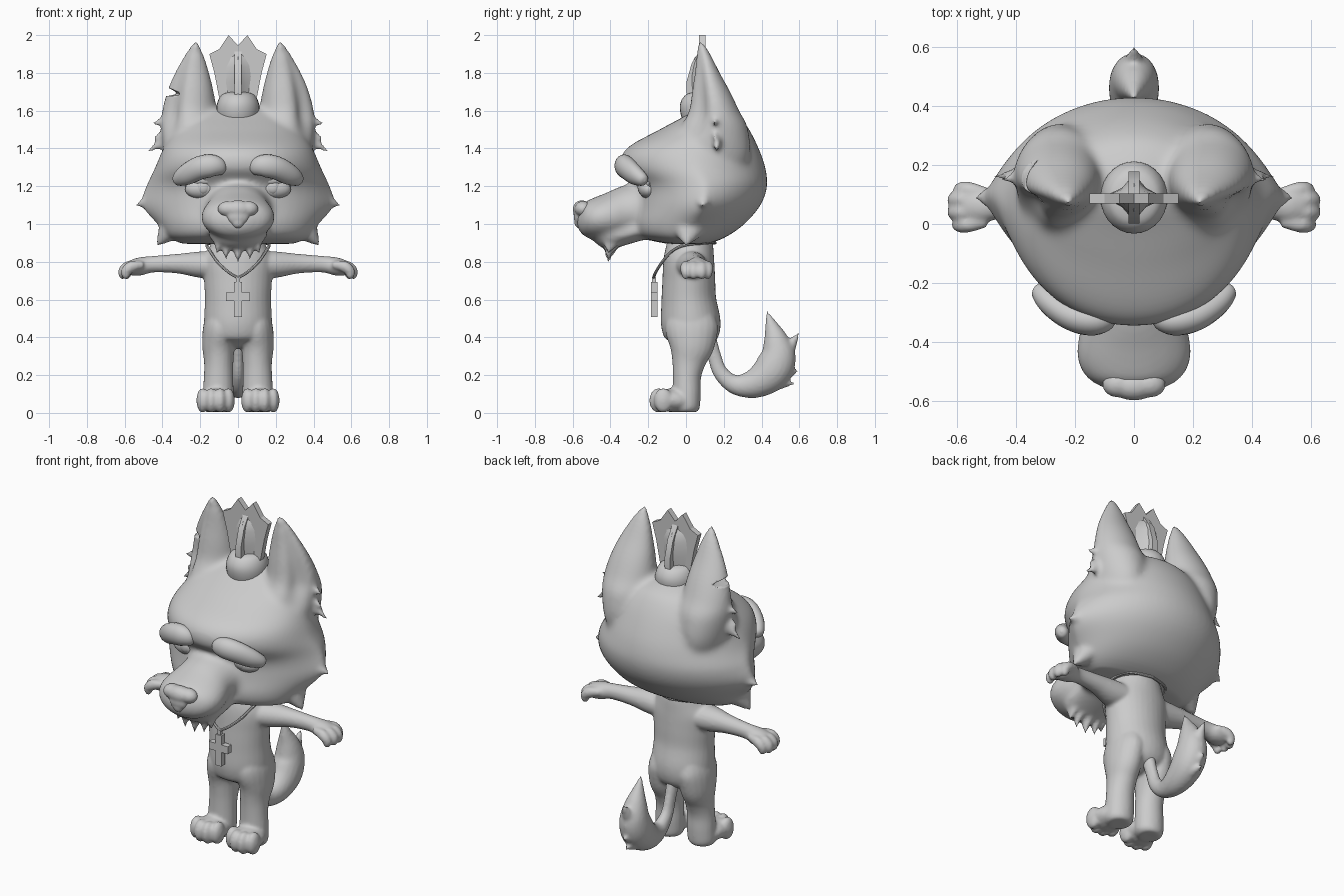
import bpy, bmesh, math
from mathutils import Vector, Matrix

grey = bpy.data.materials.new("light_grey")
grey.diffuse_color = (0.6, 0.6, 0.6, 1)


def finish(name, bm, voxel=None, smooth=4, angle=40):
    """Turn a bmesh into an object; optionally fuse its pieces into one skin."""
    bmesh.ops.recalc_face_normals(bm, faces=bm.faces)
    me = bpy.data.meshes.new(name)
    bm.to_mesh(me)
    bm.free()
    me.materials.append(grey)
    ob = bpy.data.objects.new(name, me)
    bpy.context.collection.objects.link(ob)
    if voxel:
        r = ob.modifiers.new("fuse", 'REMESH')
        r.mode, r.voxel_size, r.use_smooth_shade = 'VOXEL', voxel, True
        s = ob.modifiers.new("soften", 'SMOOTH')
        s.factor, s.iterations = 0.5, smooth
    elif angle:
        bpy.ops.object.select_all(action='DESELECT')
        ob.select_set(True)
        bpy.context.view_layer.objects.active = ob
        bpy.ops.object.shade_smooth_by_angle(angle=math.radians(angle))
    return ob


def spline(keys, n=5):
    """Catmull-Rom resampling of a list of equal-length tuples."""
    out = []
    for i in range(len(keys) - 1):
        p = [keys[max(0, min(len(keys) - 1, i + k))] for k in (-1, 0, 1, 2)]
        for j in range(n):
            t = j / n
            out.append([b + 0.5 * t * (c - a + t * (2*a - 5*b + 4*c - d + t * (3*(b - c) + d - a)))
                        for a, b, c, d in zip(*p)])
    return out + [list(keys[-1])]


def skin(bm, rings):
    vs = [[bm.verts.new(p) for p in r] for r in rings]
    n = len(vs[0])
    for a, b in zip(vs, vs[1:]):
        for i in range(n):
            bm.faces.new((a[i], a[(i + 1) % n], b[(i + 1) % n], b[i]))
    bm.faces.new(vs[0])
    bm.faces.new(vs[-1][::-1])


def tube(bm, keys, side=(1, 0, 0), seg=20, n=5):
    """Limb through keys (x, y, z, radius along side, radius across side)."""
    k = spline(keys, n)
    pts = [Vector(q[:3]) for q in k]
    rings = []
    for i, q in enumerate(k):
        t = (pts[min(i + 1, len(k) - 1)] - pts[max(i - 1, 0)]).normalized()
        u = Vector(side)
        u = (u - t * u.dot(t)).normalized()
        v = t.cross(u)
        rings.append([pts[i] + u * max(q[3], .002) * math.cos(a) + v * max(q[4], .002) * math.sin(a)
                      for a in (2 * math.pi * j / seg for j in range(seg))])
    skin(bm, rings)


def ball(bm, c, s, rot=0):
    m = Matrix.Translation(c) @ Matrix.Rotation(rot, 4, 'Y') @ Matrix.Diagonal((*s, 1))
    bmesh.ops.create_uvsphere(bm, u_segments=24, v_segments=16, radius=1, matrix=m)


def spike(bm, base, tip, a, b, side=(0, 1, 0)):
    mid = [(p * .5 + q * .5) for p, q in zip(base, tip)]
    tube(bm, [(*base, a, b), (*mid, a * .55, b * .55), (*tip, .004, .004)], side)


def box(bm, c, s):
    bmesh.ops.create_cube(bm, size=1, matrix=Matrix.Translation(c) @ Matrix.Diagonal((*s, 1)))


# Head core: cranium flared to a point at each cheek, ears and snout
bm = bmesh.new()
cranium = [(.895, .30, -.10, .12, 0), (.93, .37, -.24, .21, 0), (1.0, .405, -.28, .31, .025),
           (1.1, .43, -.265, .395, .085), (1.2, .44, -.265, .43, .05), (1.3, .425, -.345, .42, .015),
           (1.4, .395, -.315, .385, 0), (1.5, .33, -.14, .335, 0), (1.57, .24, -.01, .28, 0), (1.61, .10, .05, .2, 0)]
rings = []
for z, w, f, b, flare in spline(cranium):
    c = min(.1, (f + b) / 2 + .02)
    ring = []
    for a in (2 * math.pi * j / 48 for j in range(48)):
        x, y = math.cos(a), math.sin(a)
        off = abs(math.asin(max(-1, min(1, y))))
        x *= w + flare * math.exp(-off / .4)
        ring.append((x, c + y * ((b - c) if y > 0 else (c - f)), z))
    rings.append(ring)
skin(bm, rings)
ear = [(1.18, .22, .30, .08, .2), (1.33, .13, .38, -.06, .33), (1.5, .10, .41, -.03, .33),
       (1.6, .112, .405, .015, .282), (1.7, .127, .38, .03, .235), (1.8, .15, .34, .045, .18),
       (1.9, .18, .285, .055, .13), (1.97, .21, .24, .065, .09)]
for s in (1, -1):
    rings = []
    for z, xi, xo, f, b in spline(ear):
        ring = []
        for j in range(32):
            a = 2 * math.pi * j / 32
            off = (a - math.radians(318) + math.pi) % (2 * math.pi) - math.pi
            hollow = 1 - .38 * math.exp(-(off / .42) ** 2) * min(1, max(0, (z - 1.42) / .15))
            ring.append((s * ((xi + xo) / 2 + (xo - xi) / 2 * math.cos(a) * hollow),
                         (f + b) / 2 + (b - f) / 2 * math.sin(a) * hollow, z))
        rings.append(ring)
    skin(bm, rings)
tube(bm, [(0, -.12, 1.09, .23, .16), (0, -.28, 1.07, .17, .145), (0, -.38, 1.045, .19, .13),
          (0, -.46, 1.03, .195, .115), (0, -.53, 1.02, .155, .095), (0, -.575, 1.02, .06, .04)])
tube(bm, [(0, -.15, 1.0, .16, .06), (0, -.32, .95, .16, .06), (0, -.42, .93, .14, .065), (0, -.48, .93, .07, .03)])
core = finish("head_core", bm, .014, 12)
soft = bpy.data.meshes.new_from_object(core.evaluated_get(bpy.context.evaluated_depsgraph_get()))
bpy.data.objects.remove(core)

# Head: softened core with crisper fur tufts and ear tips
bm = bmesh.new()
bm.from_mesh(soft)
for s in (1, -1):
    tube(bm, [(s * .238, .108, 1.82, .06, .04), (s * .231, .095, 1.88, .042, .03), (s * .224, .08, 1.93, .022, .02),
              (s * .22, .073, 1.968, .006, .006)])
    spike(bm, (s * .34, .16, 1.56), (s * .457, .15, 1.53), .035, .045)
    spike(bm, (s * .34, .17, 1.47), (s * .478, .16, 1.385), .04, .06)
    spike(bm, (s * .34, .16, 1.50), (s * .455, .15, 1.45), .03, .04)
    spike(bm, (s * .38, .09, 1.145), (s * .54, .09, 1.098), .11, .09)
    spike(bm, (s * .32, .02, 1.02), (s * .43, 0, .885), .13, .10)
for x, z, w in ((0, .795, .045), (.065, .81, .04), (-.065, .81, .04), (.11, .84, .035), (-.11, .84, .035)):
    spike(bm, (x * .9, -.39, .93), (x, -.415, z), w, .06, (1, 0, 0))
head = finish("head", bm, .0125, 4)

# Notch in one ear
bm = bmesh.new()
spike(bm, (-.38, .12, 1.70), (-.29, .12, 1.685), .2, .025)
cutter = finish("ear_notch_cutter", bm)
cutter.hide_render = True
cutter.hide_set(True)
m = head.modifiers.new("notch", 'BOOLEAN')
m.operation, m.object = 'DIFFERENCE', cutter

# Nose
bm = bmesh.new()
for s in (1, -1):
    ball(bm, (s * .052, -.545, 1.08), (.056, .045, .042))
ball(bm, (0, -.552, 1.078), (.075, .048, .048))
ball(bm, (0, -.56, 1.04), (.06, .035, .05))
ball(bm, (0, -.562, 1.01), (.035, .03, .035))
finish("nose", bm, .008, 5)

# Brows, eyes and lids
for s, tag in ((1, "left"), (-1, "right")):
    bm = bmesh.new()
    tube(bm, [(s * .07, -.315, 1.29, .004, .004), (s * .08, -.32, 1.293, .03, .035),
              (s * .13, -.33, 1.308, .048, .058), (s * .2, -.315, 1.298, .052, .062),
              (s * .275, -.27, 1.26, .046, .055), (s * .323, -.225, 1.232, .03, .032),
              (s * .335, -.215, 1.225, .004, .004)], (0, 1, 0))
    finish(tag + "_brow", bm)
    bm = bmesh.new()
    ball(bm, (s * .185, -.2, 1.19), (.095, .052, .055), s * .1)
    ball(bm, (s * .185, -.235, 1.195), (.037, .021, .037))
    finish(tag + "_eye", bm)
    bm = bmesh.new()
    tube(bm, [(s * .09, -.225, 1.22, .008, .012), (s * .185, -.245, 1.235, .014, .024),
              (s * .28, -.19, 1.21, .008, .012)], (0, 1, 0))
    finish(tag + "_eyelid", bm)

# Body: torso, arms, legs and paws fused together
bm = bmesh.new()
tube(bm, [(0, .02, .95, .13, .11), (0, .02, .88, .15, .125), (0, .015, .8, .185, .135), (0, .015, .7, .18, .14),
          (0, .015, .6, .175, .145), (0, .025, .48, .18, .158), (0, .035, .4, .17, .14),
          (0, .035, .355, .11, .08), (0, .035, .34, .04, .03)], seg=32)
for s in (1, -1):
    tube(bm, [(s * .08, .02, .78, .10, .075), (s * .2, .035, .785, .075, .07), (s * .32, .05, .79, .052, .052),
              (s * .45, .058, .787, .042, .044), (s * .52, .06, .775, .06, .048),
              (s * .57, .06, .765, .055, .04), (s * .59, .06, .76, .02, .02)], (0, 1, 0))
    for y, x in ((-.002, .562), (.04, .578), (.083, .578), (.116, .557)):
        tube(bm, [(s * (x - .06), y * .8 + .01, .785, .02, .02), (s * x, y, .775, .027, .03),
                  (s * (x + .03), y, .75, .027, .027), (s * (x + .03), y, .72, .018, .02),
                  (s * (x + .025), y, .705, .004, .004)], (0, 1, 0))
    tube(bm, [(s * .08, .035, .56, .07, .10), (s * .093, .03, .46, .09, .14), (s * .103, .03, .36, .087, .122),
              (s * .102, .015, .27, .078, .09), (s * .103, .005, .19, .078, .075), (s * .105, .003, .1, .082, .075),
              (s * .107, .0, .03, .08, .073), (s * .107, .0, .004, .06, .06)])
    tube(bm, [(s * .107, .03, .045, .06, .04), (s * .115, -.04, .065, .088, .06),
              (s * .118, -.11, .066, .092, .06), (s * .118, -.15, .06, .06, .045)])
    for x, y in ((.05, -.12), (.094, -.145), (.142, -.145), (.187, -.12)):
        ball(bm, (s * x, y, .066), (.033, .05, .066))
finish("body", bm, .0095, 5)

# Tail with brush tufts
bm = bmesh.new()
tube(bm, [(0, .12, .40, .035, .04), (0, .15, .30, .03, .037), (0, .185, .21, .033, .04), (0, .26, .15, .045, .052),
          (0, .36, .155, .07, .078), (0, .45, .215, .085, .10), (0, .487, .30, .08, .095),
          (0, .475, .39, .06, .065), (0, .45, .47, .03, .032), (0, .427, .54, .004, .004)])
spike(bm, (0, .49, .27), (0, .60, .425), .07, .07, (1, 0, 0))
spike(bm, (0, .46, .19), (0, .595, .225), .06, .07, (1, 0, 0))
spike(bm, (0, .46, .16), (0, .575, .155), .05, .05, (1, 0, 0))
finish("tail", bm, .01, 4)

# Hat: rounded base, notched plate, flared core and cross rib
bm = bmesh.new()
tube(bm, [(0, .09, 1.5, .09, .09), (0, .09, 1.58, .112, .118), (0, .09, 1.64, .11, .12),
          (0, .09, 1.685, .085, .09), (0, .09, 1.70, .04, .04)], seg=28)
finish("hat_base", bm)


def plate(name, outline, c, axis, thick):
    bm = bmesh.new()
    d = Vector((0, 1, 0) if axis == 'x' else (1, 0, 0)) * thick / 2
    pts = [Vector((p, c, z)) if axis == 'x' else Vector((0, c + p, z)) for p, z in outline]
    skin(bm, [[p - d for p in pts], [p + d for p in pts]])
    finish(name, bm, angle=30)


half = [(.10, 1.67), (.125, 1.8), (.152, 1.9), (.10, 1.925), (.05, 2.0), (0, 1.945)]
plate("hat_plate", half + [(-x, z) for x, z in half[-2::-1]], .087, 'x', .034)
rib = [(.085, 1.66), (.088, 1.75), (.06, 1.85), (.01, 1.93)]
plate("hat_rib", rib + [(-x, z) for x, z in rib[::-1]], .09, 'y', .036)
bm = bmesh.new()
flared = [(1.66, .085, .07), (1.75, .10, .08), (1.83, .11, .065), (1.88, .10, .045), (1.905, .07, .02)]
skin(bm, [[(w * math.cos(a) * (1 if j % 2 == 0 else .58), .09 + d * math.sin(a) * (1 if j % 2 == 0 else .58), z)
           for j, a in ((j, j * math.pi / 4) for j in range(8))] for z, w, d in flared])
finish("hat_core", bm)

# Necklace chain and cross pendant
bm = bmesh.new()
chain = [(0, -.172, .715), (.05, -.16, .745), (.11, -.125, .80), (.15, -.07, .86), (.165, .0, .89),
         (.13, .11, .90), (0, .155, .90)]
for s in (1, -1):
    tube(bm, [(s * x, y, z, .008, .008) for x, y, z in chain], (0, .3, 1), 8)
finish("necklace", bm)
bm = bmesh.new()
box(bm, (0, -.168, .60), (.04, .036, .185))
box(bm, (0, -.168, .615), (.125, .036, .045))
box(bm, (0, -.17, .70), (.02, .02, .035))
finish("cross_pendant", bm, angle=None)
